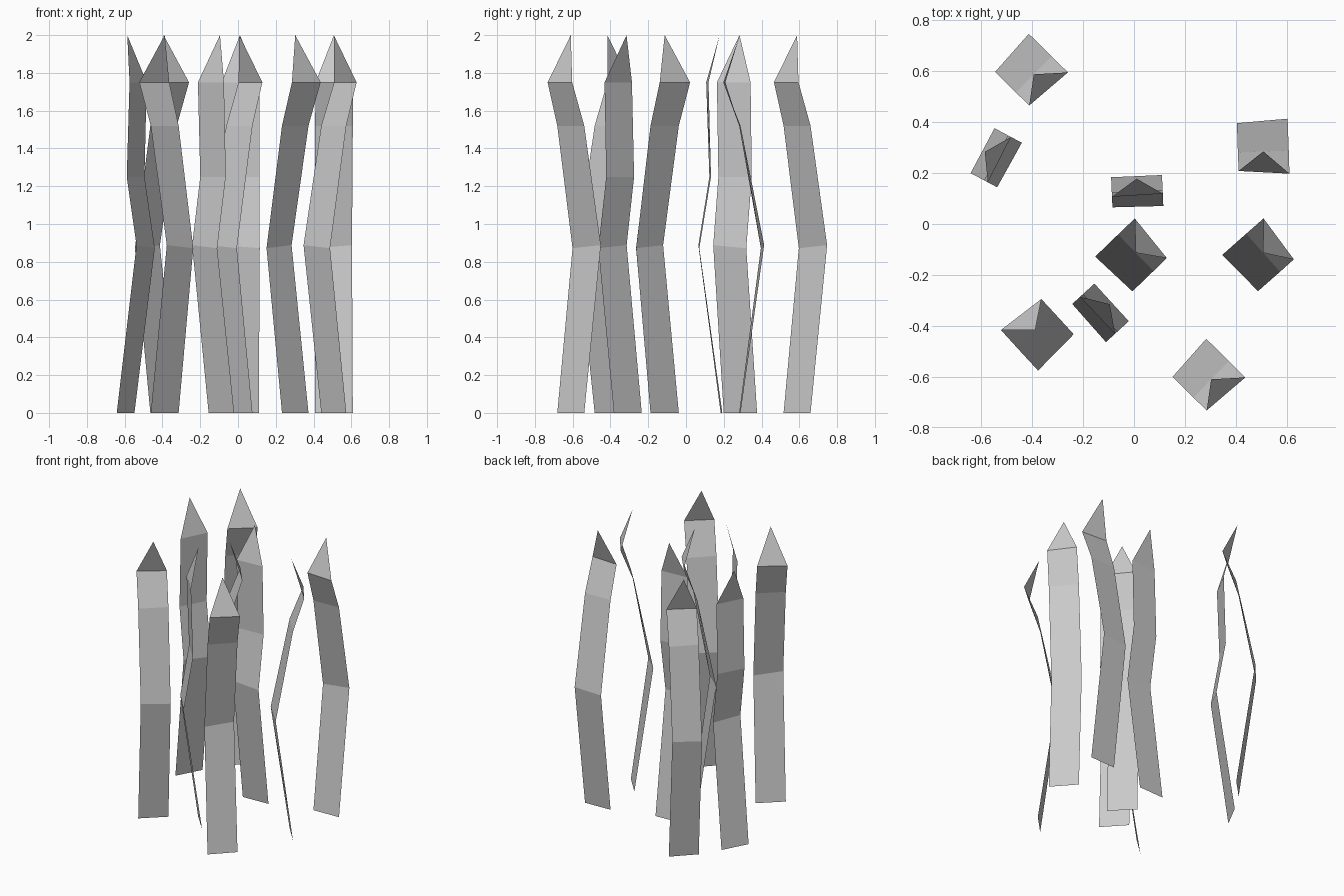
import bpy
import math
from mathutils import Vector

if "Cube" in bpy.data.objects:
    bpy.data.objects.remove(bpy.data.objects["Cube"])

HALF = 0.1    # half the blade width
TIP_Z = 2.0

# side profiles: (bend offset, height, twist in degrees, height tilt)
WAVY = [(0.0, 0.0, 0, 0.0), (0.12, 0.88, 3, 0.008),
        (0.0, 1.52, 0, 0.0), (-0.082, 1.75, -5, 0.0)]
BOWED = [(0.0, 0.0, 0, 0.0), (0.12, 0.88, -1, 0.008),
         (0.06, 1.25, 0, 0.0), (0.075, 1.75, 1, 0.0)]


def blade(name, x, y, angle, profile, tip_offset):
    """Folded flat strip ending in a pointed tip."""
    a = math.radians(angle)
    bend = Vector((-math.sin(a), math.cos(a), 0))
    root = Vector((x, y, 0))
    verts, faces = [], []
    for s, z, twist, tilt in profile:
        t = a + math.radians(twist)
        side = Vector((math.cos(t) * HALF, math.sin(t) * HALF, tilt))
        mid = root + bend * s + Vector((0, 0, z))
        verts += [mid - side, mid + side]
    for i in range(0, len(verts) - 2, 2):
        faces.append((i, i + 1, i + 3, i + 2))
    n = len(verts)
    verts.append(root + bend * tip_offset + Vector((0, 0, TIP_Z)))
    faces.append((n - 2, n - 1, n))
    mesh = bpy.data.meshes.new(name)
    mesh.from_pydata([tuple(v) for v in verts], [], faces)
    ob = bpy.data.objects.new(name, mesh)
    bpy.context.collection.objects.link(ob)


# wavy blades: root position and facing angle
for i, (x, y, ang) in enumerate([(-0.394, 0.588, 45.5), (0.508, 0.285, 2),
                                 (0.007, -0.113, 134), (0.507, -0.113, 131.5),
                                 (-0.388, -0.416, 222.5), (0.303, -0.61, 45.5)]):
    blade(f"wavy_grass_blade_{i + 1}", x, y, ang, WAVY, 0.0)

# bowed blades
for i, (x, y, ang) in enumerate([(-0.595, 0.288, 242), (0.01, 0.188, 182.5),
                                 (-0.088, -0.308, 132.5)]):
    blade(f"bowed_grass_blade_{i + 1}", x, y, ang, BOWED, 0.01)
